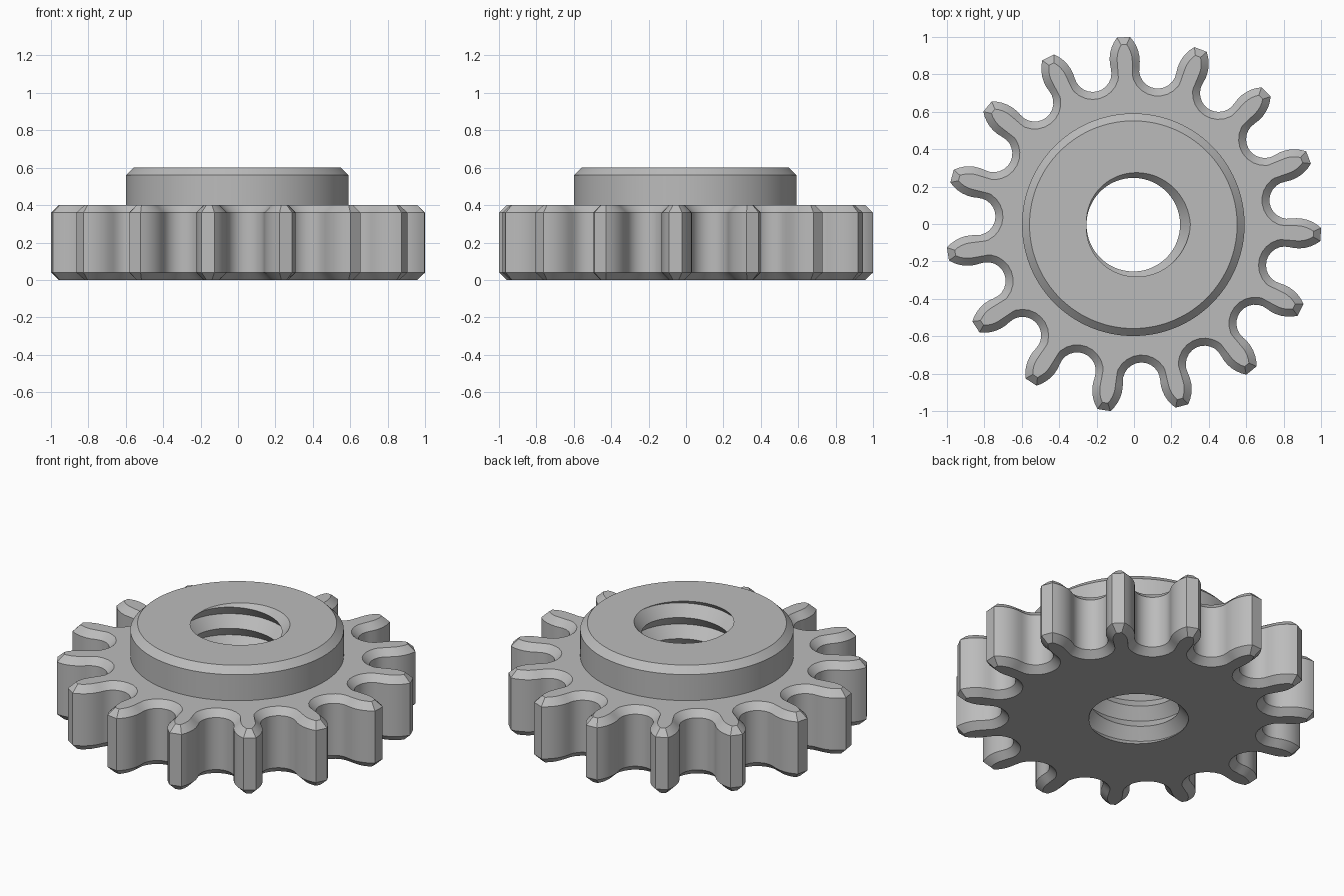
import bpy, bmesh
from math import sin, cos, pi, radians, hypot, atan2, ceil

if "Cube" in bpy.data.objects:
    bpy.data.objects.remove(bpy.data.objects["Cube"], do_unlink=True)

TEETH, TIP, PITCH_R = 15, 1.004, 0.838
SEAT, FLANK, CHAMFER = 0.10, 0.19, 0.04
GEAR_H, TOTAL_H, HUB_R = 0.40, 0.60, 0.595
BORE_ROOT, THREAD_DEPTH, LEAD = 0.305, 0.055, 0.13


def half_valley(d):
    """Polar points from valley bottom to tooth tip, offset inwards by d."""
    pts = [(PITCH_R - (SEAT + d) * cos(i * pi / 12), (SEAT + d) * sin(i * pi / 12))
           for i in range(7)]

    def flank(a):
        return (PITCH_R + (FLANK - d) * sin(a),
                SEAT + FLANK - (FLANK - d) * cos(a))

    lo, hi = 0, pi / 2
    for _ in range(40):
        mid = (lo + hi) / 2
        if hypot(*flank(mid)) < TIP - d:
            lo = mid
        else:
            hi = mid
    pts += [flank(lo * i / 6) for i in range(1, 7)]
    return [(hypot(u, v), atan2(v, u)) for u, v in pts]


def outline(d):
    """Closed gear outline; the first point is repeated at the end."""
    half = half_valley(d)
    valley = [(r, -a) for r, a in half[:0:-1]] + half
    pts = [(r, a + radians(81) + k * 2 * pi / TEETH)
           for k in range(TEETH) for r, a in valley]
    return pts + [(pts[0][0], pts[0][1] + 2 * pi)]


def thread_radius(z, a):
    t = (z - TOTAL_H) / LEAD - a / (2 * pi)
    return BORE_ROOT - THREAD_DEPTH * 2 * abs(t - round(t))


outer, inset = outline(0), outline(CHAMFER)
count = len(outer) - 1
turns = range(-2 * (ceil(TOTAL_H / LEAD) + 3), 3)
bm = bmesh.new()
columns = []
for i in range(count + 1):
    # Angle of the round parts, spread evenly around the tooth outline
    a = 0.8 * inset[i][1] + 0.2 * (inset[0][1] + 2 * pi * i / count)
    col = []
    # Threaded bore: crests and roots follow a helix, trimmed to both faces
    for k in turns:
        z = TOTAL_H + LEAD * (k / 2 + a / (2 * pi))
        z = min(max(z, 0), TOTAL_H)
        col.append((thread_radius(z, a), a, z))
    # Hub with chamfered rim
    col += [(HUB_R - CHAMFER, a, TOTAL_H), (HUB_R, a, TOTAL_H - CHAMFER),
            (HUB_R, a, GEAR_H)]
    # Toothed wheel, chamfered above and below
    col += [(*inset[i], GEAR_H), (*outer[i], GEAR_H - CHAMFER),
            (*outer[i], CHAMFER), (*inset[i], 0)]
    columns.append([bm.verts.new((r * cos(t), r * sin(t), z)) for r, t, z in col])

rows = len(columns[0])
for c0, c1 in zip(columns, columns[1:]):
    for j in range(rows):
        n = (j + 1) % rows
        bm.faces.new((c0[j], c1[j], c1[n], c0[n]))
bmesh.ops.remove_doubles(bm, verts=bm.verts, dist=0.00005)
bmesh.ops.recalc_face_normals(bm, faces=bm.faces)

# Centre the wheel on its bounds
xs, ys = [v.co.x for v in bm.verts], [v.co.y for v in bm.verts]
bmesh.ops.translate(bm, verts=bm.verts,
                    vec=(-(min(xs) + max(xs)) / 2, -(min(ys) + max(ys)) / 2, 0))

mesh = bpy.data.meshes.new("sprocket_wheel")
bm.to_mesh(mesh)
bm.free()
wheel = bpy.data.objects.new("sprocket_wheel", mesh)
bpy.context.collection.objects.link(wheel)

# Plain grey metal
grey = bpy.data.materials.new("plain_grey")
grey.use_nodes = True
grey.diffuse_color = (0.5, 0.5, 0.5, 1)
grey.node_tree.nodes["Principled BSDF"].inputs["Base Color"].default_value = (0.5, 0.5, 0.5, 1)
mesh.materials.append(grey)

bpy.ops.object.select_all(action="DESELECT")
wheel.select_set(True)
bpy.context.view_layer.objects.active = wheel
bpy.ops.object.shade_smooth_by_angle(angle=radians(28))
